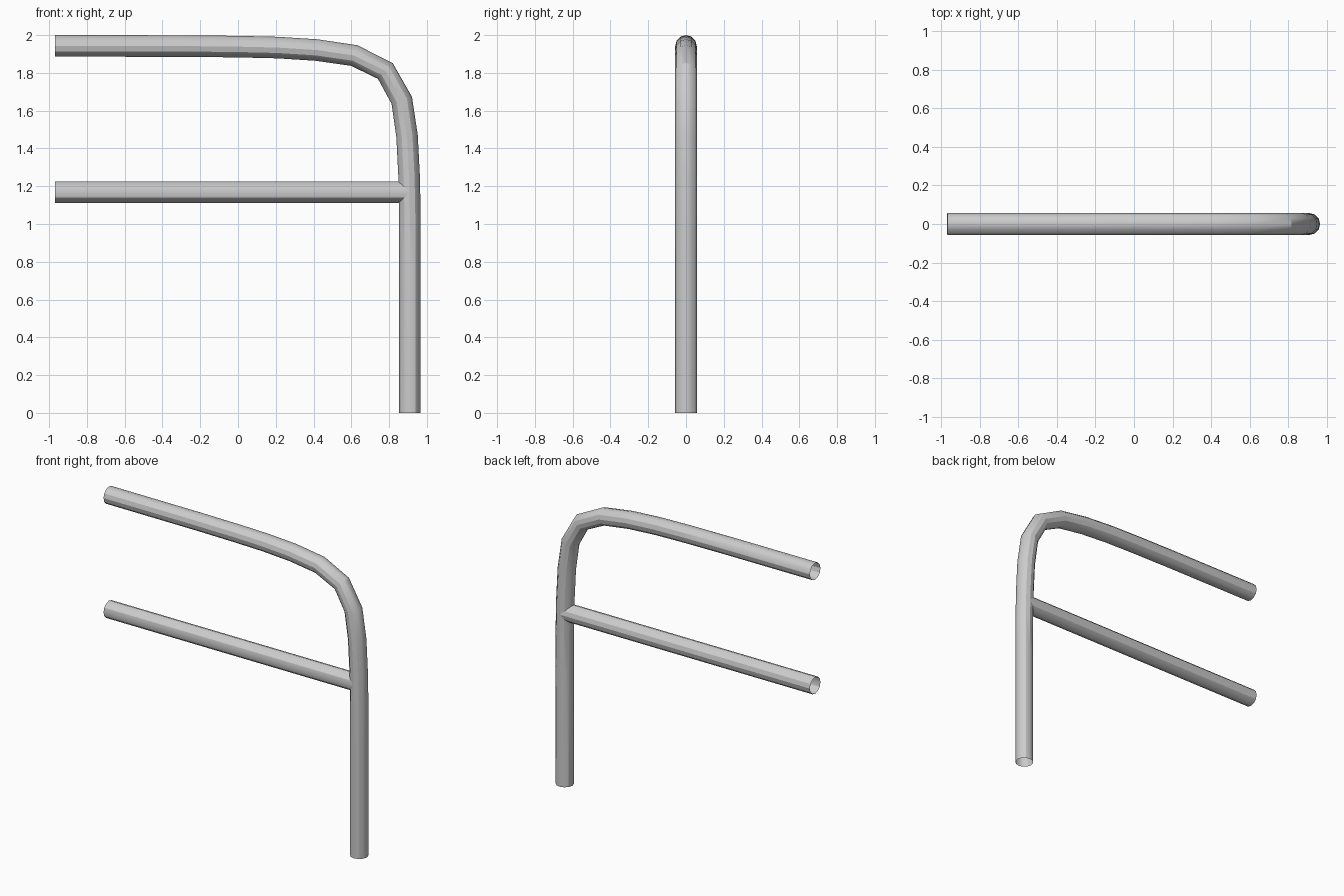
import bpy

if "Cube" in bpy.data.objects:
    bpy.data.objects.remove(bpy.data.objects["Cube"])

R = 0.057  # pipe radius


def pipe(name, pts):
    """Open-ended twelve-sided round pipe along x/z points."""
    cu = bpy.data.curves.new(name, 'CURVE')
    cu.dimensions = '3D'
    cu.bevel_depth = R
    cu.bevel_resolution = 4
    cu.use_fill_caps = False
    sp = cu.splines.new('POLY')
    sp.points.add(len(pts) - 1)
    for p, (x, z) in zip(sp.points, pts):
        p.co = (x, 0, z, 1)
    ob = bpy.data.objects.new(name, cu)
    bpy.context.collection.objects.link(ob)
    bpy.ops.object.select_all(action='DESELECT')
    ob.select_set(True)
    bpy.context.view_layer.objects.active = ob
    bpy.ops.object.convert(target='MESH')
    bpy.ops.object.shade_smooth_by_angle()


# Top rail bending down into the post
pipe("bent_rail_post", [
    (-0.97, 1.943), (-0.3, 1.942), (0.0, 1.939), (0.21, 1.934),
    (0.415, 1.921), (0.615, 1.892), (0.78, 1.81), (0.867, 1.655),
    (0.895, 1.465), (0.906, 1.25), (0.91, 1.05), (0.91, 0.8), (0.91, 0.0)])

# Straight middle rail running into the post
pipe("middle_rail", [(-0.97, 1.168), (0.905, 1.168)])
